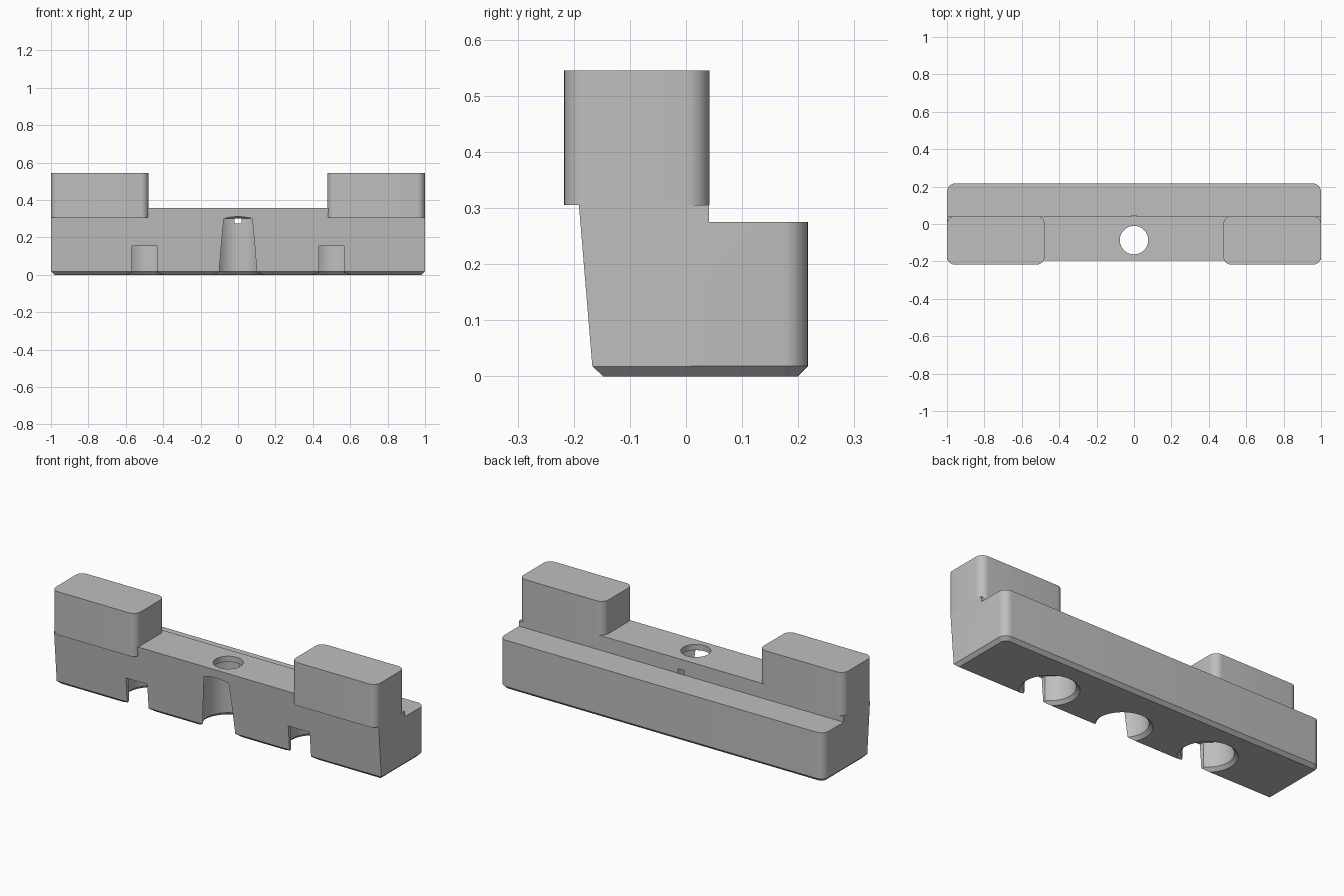
import bpy, bmesh, math

default = bpy.data.objects.get("Cube")
if default:
    bpy.data.objects.remove(default, do_unlink=True)

grey = bpy.data.materials.new("plain grey")
grey.use_nodes = True
tone = (0.52, 0.52, 0.52, 1)
grey.diffuse_color = tone
grey.node_tree.nodes["Principled BSDF"].inputs["Base Color"].default_value = tone


def finish(name, bm):
    bmesh.ops.recalc_face_normals(bm, faces=bm.faces)
    mesh = bpy.data.meshes.new(name)
    bm.to_mesh(mesh)
    bm.free()
    mesh.materials.append(grey)
    obj = bpy.data.objects.new(name, mesh)
    bpy.context.collection.objects.link(obj)
    return obj


def box(bm, x0, x1, y0, y1, z0, z1):
    cube = bmesh.ops.create_cube(bm, size=1)
    for v in cube["verts"]:
        v.co = (x1 if v.co.x > 0 else x0, y1 if v.co.y > 0 else y0, z1 if v.co.z > 0 else z0)


def bevel(bm, rule, size, segments):
    edges = [e for e in bm.edges if rule(*e.verts)]
    bmesh.ops.bevel(bm, geom=edges, offset=size, segments=segments, profile=0.5,
                    affect='EDGES', clamp_overlap=True)


def vertical(a, b):
    return math.hypot(a.co.x - b.co.x, a.co.y - b.co.y) < 1e-4


def lathe(name, x, y, profile, sides=64):
    """Closed solid of revolution about a vertical axis, from (radius, z) points."""
    bm = bmesh.new()
    rings = []
    for r, z in profile:
        angles = [math.tau * i / sides for i in range(sides)]
        rings.append([bm.verts.new((x + r * math.cos(a), y + r * math.sin(a), z)) for a in angles])
    for low, high in zip(rings, rings[1:]):
        for i in range(sides):
            j = (i + 1) % sides
            bm.faces.new((low[i], low[j], high[j], high[i]))
    bm.faces.new(rings[0])
    bm.faces.new(rings[-1])
    return finish(name, bm)


def cut(target, cutter):
    cutter.hide_render = True
    mod = target.modifiers.new("cut", 'BOOLEAN')
    mod.operation = 'DIFFERENCE'
    mod.solver = 'EXACT'
    mod.object = cutter
    bpy.context.view_layer.objects.active = target
    bpy.ops.object.modifier_apply(modifier=mod.name)
    bpy.data.objects.remove(cutter, do_unlink=True)


def smooth(obj):
    bpy.ops.object.select_all(action='DESELECT')
    obj.select_set(True)
    bpy.context.view_layer.objects.active = obj
    bpy.ops.object.shade_smooth_by_angle(angle=math.radians(30))


def front(z):
    """Leaning front face."""
    return -0.1655 - z * 0.083


# Stepped base: side profile extruded along x
BACK, RISER, STEP, SEAT, TOP = 0.217, 0.041, 0.275, 0.305, 0.357
outline = [(front(0), 0), (BACK, 0), (BACK, STEP), (RISER, STEP), (RISER, TOP), (front(TOP), TOP)]
bm = bmesh.new()
face = bm.faces.new([bm.verts.new((-1, y, z)) for y, z in outline])
moved = bmesh.ops.extrude_face_region(bm, geom=[face])["geom"]
bmesh.ops.translate(bm, vec=(2, 0, 0), verts=[g for g in moved if isinstance(g, bmesh.types.BMVert)])
bmesh.ops.recalc_face_normals(bm, faces=bm.faces)
bevel(bm, lambda a, b: vertical(a, b) and a.co.y > BACK - 0.01, 0.045, 8)
bevel(bm, lambda a, b: max(a.co.z, b.co.z) < 1e-4, 0.018, 1)
base = finish("base", bm)

# Lowered seats and end blocks, mirrored left and right
for side, label in ((1, "left"), (-1, "right")):
    xs = sorted((side * 0.53, side * 1.2))
    bm = bmesh.new()
    box(bm, *xs, -0.4, 0.4, SEAT, 0.6)
    cut(base, finish("seat_cutter", bm))

    bm = bmesh.new()
    box(bm, *sorted((side * 0.478, side)), -0.217, 0.042, SEAT, 0.545)
    bevel(bm, vertical, 0.042, 8)
    smooth(finish(label + "_block", bm))

    # Blind round pocket with a slot to the front
    cut(base, lathe("pocket_cutter", side * 0.5, -0.04,
                    [(0.158, -0.01), (0.13, 0.018), (0.13, 0.155)]))
    bm = bmesh.new()
    box(bm, side * 0.5 - 0.066, side * 0.5 + 0.066, -0.4, -0.06, -0.1, 0.155)
    cut(base, finish("slot_cutter", bm))

# Central counterbore with a cone roof and a through hole
cut(base, lathe("bore_cutter", 0, -0.086,
                [(0.157, -0.01), (0.1287, 0.018), (0.1287, 0.3), (0.076, 0.325), (0.076, 0.5)]))
smooth(base)
